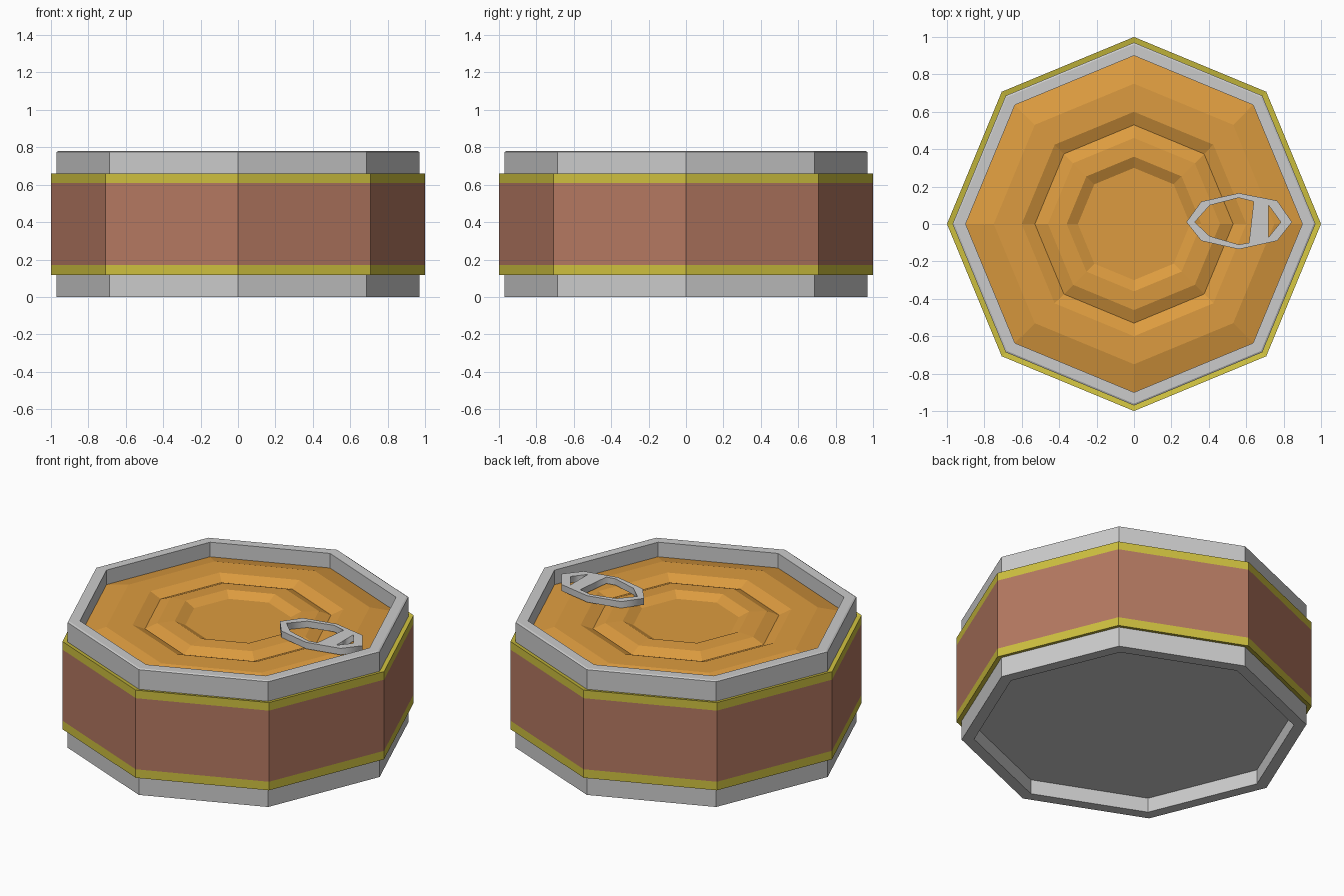
import bpy, bmesh
from math import cos, sin, pi

if "Cube" in bpy.data.objects:
    bpy.data.objects.remove(bpy.data.objects["Cube"])

SIDES = 8


def material(name, color):
    m = bpy.data.materials.new(name)
    m.diffuse_color = (*color, 1)
    m.use_nodes = True
    m.node_tree.nodes["Principled BSDF"].inputs["Base Color"].default_value = m.diffuse_color
    return m


def lathe(name, profile, mat=None, cap_start=False, cap_end=False):
    """Spin (radius, z) points into an octagonal shell; upward profiles face outward."""
    bm = bmesh.new()
    rings = [[bm.verts.new((r * cos(2 * pi * i / SIDES), r * sin(2 * pi * i / SIDES), z))
              for i in range(SIDES)] for r, z in profile]
    for low, high in zip(rings, rings[1:]):
        for i in range(SIDES):
            j = (i + 1) % SIDES
            bm.faces.new((low[i], low[j], high[j], high[i]))
    if cap_start:
        bm.faces.new(rings[0][::-1])
    if cap_end:
        bm.faces.new(rings[-1])
    mesh = bpy.data.meshes.new(name)
    bm.to_mesh(mesh)
    bm.free()
    obj = bpy.data.objects.new(name, mesh)
    bpy.context.collection.objects.link(obj)
    if mat:
        mesh.materials.append(mat)
    return obj


brown = material("label_brown", (0.46, 0.19, 0.12))
yellow = material("band_yellow", (0.62, 0.53, 0.05))
orange = material("lid_orange", (0.72, 0.33, 0.05))

# Paper label and its two border bands
lathe("label", [(1, 0.17), (1, 0.61)], brown)
lathe("lower_band", [(0.96, 0.125), (1, 0.117), (1, 0.17)], yellow)
lathe("upper_band", [(1, 0.61), (1, 0.66), (0.96, 0.652)], yellow)

# Metal rims, the lower one closed by a recessed base
lathe("lower_rim", [(0.9, 0.09), (0.9, 0), (0.97, 0), (0.97, 0.14)], cap_start=True)
lathe("upper_rim", [(0.97, 0.64), (0.97, 0.775), (0.96, 0.78), (0.9, 0.78), (0.9, 0.69)])

# Pressed lid with a raised plateau, a groove and a sunken centre
lathe("lid", [(0.9, 0.69), (0.75, 0.73), (0.6, 0.73), (0.53, 0.70), (0.46, 0.73),
              (0.36, 0.735), (0.30, 0.705)], orange, cap_end=True)

# Pull tab: outline with finger hole and small end hole
outlines = [
    [(0.28, 0.01), (0.36, 0.12), (0.56, 0.165), (0.765, 0.125),
     (0.845, 0.01), (0.765, -0.09), (0.56, -0.135), (0.36, -0.09)],
    [(0.325, 0.01), (0.405, 0.1), (0.56, 0.14), (0.64, 0.12),
     (0.615, -0.1), (0.56, -0.11), (0.405, -0.065)],
    [(0.72, 0.1), (0.785, 0.01), (0.72, -0.07)],
]
curve = bpy.data.curves.new("pull_tab", "CURVE")
curve.dimensions = "2D"
curve.fill_mode = "BOTH"
curve.extrude = 0.02
for pts in outlines:
    spline = curve.splines.new("POLY")
    spline.points.add(len(pts) - 1)
    for p, (x, y) in zip(spline.points, pts):
        p.co = (x, y, 0, 1)
    spline.use_cyclic_u = True
tab = bpy.data.objects.new("pull_tab", curve)
tab.location.z = 0.755
bpy.context.collection.objects.link(tab)
bpy.context.view_layer.objects.active = tab
tab.select_set(True)
bpy.ops.object.convert(target="MESH")
